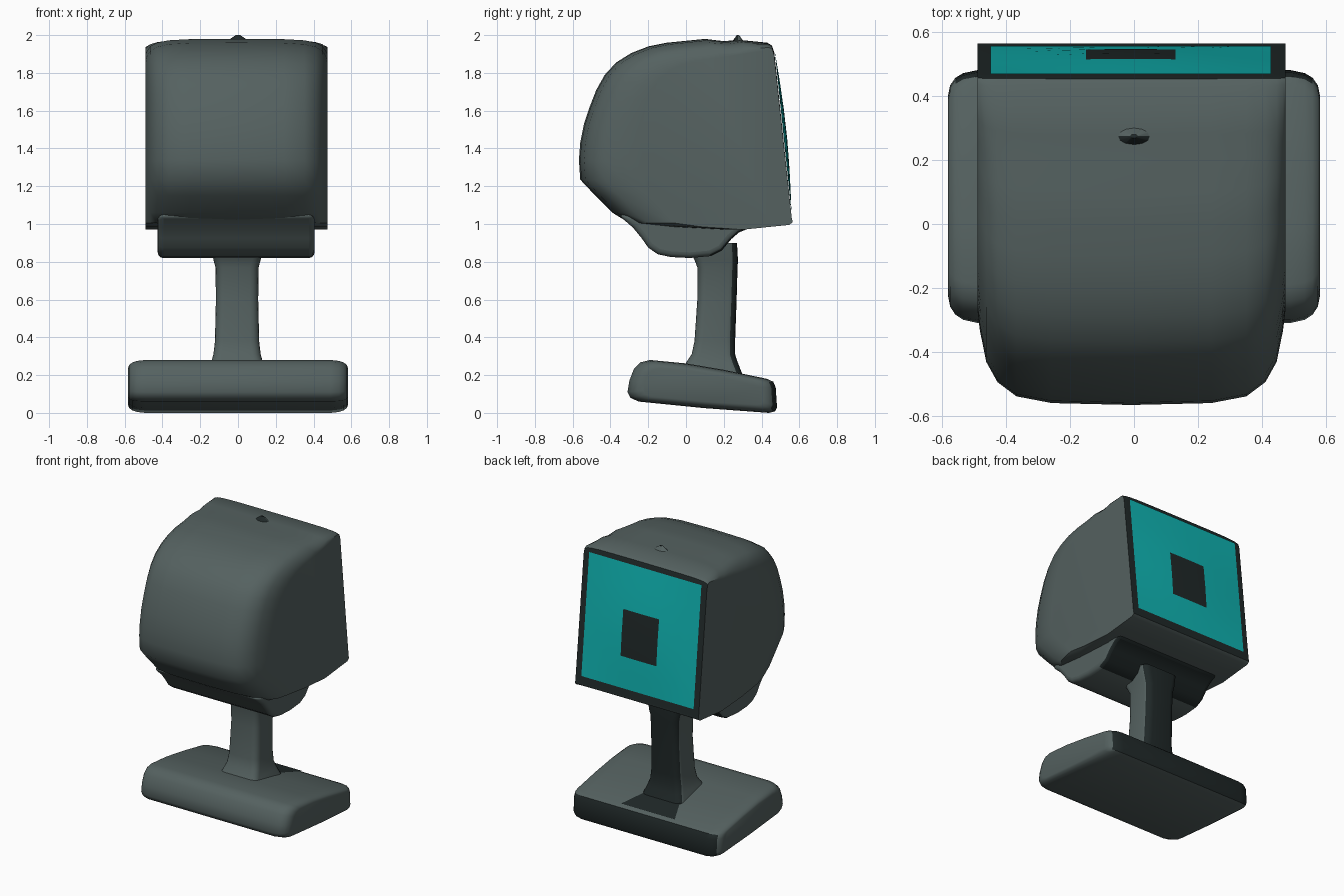
import bpy, bmesh, math
from mathutils import Vector

if "Cube" in bpy.data.objects:
    bpy.data.objects.remove(bpy.data.objects["Cube"])


def mat(name, rgb):
    m = bpy.data.materials.new(name)
    m.diffuse_color = (*rgb, 1)
    m.use_nodes = True
    m.node_tree.nodes["Principled BSDF"].inputs["Base Color"].default_value = m.diffuse_color
    return m


GREY = mat("slate grey", (0.09, 0.12, 0.117))
DARK = mat("near black", (0.014, 0.021, 0.021))
CYAN = mat("cyan", (0.005, 0.46, 0.45))


def finish(name, bm, mats, rule=None, bevel=0, angle=40, recalc=True):
    if recalc:
        bmesh.ops.recalc_face_normals(bm, faces=bm.faces)
    bm.normal_update()
    if rule:
        for f in bm.faces:
            f.material_index = rule(f.calc_center_median(), f.normal)
    me = bpy.data.meshes.new(name)
    bm.to_mesh(me)
    bm.free()
    for m in mats:
        me.materials.append(m)
    ob = bpy.data.objects.new(name, me)
    bpy.context.collection.objects.link(ob)
    bpy.ops.object.select_all(action='DESELECT')
    ob.select_set(True)
    bpy.context.view_layer.objects.active = ob
    bpy.ops.object.shade_smooth_by_angle(angle=math.radians(angle))
    if bevel:
        b = ob.modifiers.new("bevel", 'BEVEL')
        b.width, b.segments, b.limit_method = bevel, 4, 'ANGLE'
        b.angle_limit = math.radians(50)
        bpy.ops.object.modifier_move_to_index(modifier="bevel", index=0)
    return ob


def loft(rings):
    bm = bmesh.new()
    loops = [[bm.verts.new(p) for p in r] for r in rings]
    n = len(loops[0])
    for a, b in zip(loops, loops[1:]):
        for i in range(n):
            j = (i + 1) % n
            bm.faces.new((a[i], a[j], b[j], b[i]))
    bm.faces.new(loops[0])
    bm.faces.new(loops[-1])
    return bm


def back(z):
    return 0.56 - (z - 1.02) * 0.104


# Head: side profile lofted across x, rounded towards both sides
head_profile = [
    (0.565, 1.01), (0.56, 1.03), (0.467, 1.91), (0.455, 1.945), (0.43, 1.96),
    (0.28, 1.975), (0.2, 1.968), (0.1, 1.98), (0.0, 1.97), (-0.1, 1.96),
    (-0.2, 1.94), (-0.29, 1.905), (-0.37, 1.855), (-0.43, 1.79), (-0.475, 1.71),
    (-0.51, 1.62), (-0.54, 1.53), (-0.56, 1.43), (-0.567, 1.34), (-0.56, 1.235),
    (-0.48, 1.15), (-0.39, 1.06), (-0.3, 1.005), (-0.1, 0.985), (0.2, 0.97),
    (0.4, 0.985), (0.54, 0.995)]
steps = [(0.483, 1), (0.475, 0.78), (0.455, 0.45), (0.42, 0.24),
         (0.36, 0.09), (0.25, 0.02)]
sections = [(-x, f) for x, f in steps] + [(0, 0)] + [(x, f) for x, f in steps[::-1]]


def head_ring(x, f):
    ring = []
    for y, z in head_profile:
        depth = max(0, min(1, (back(z) - y) / 1.08))
        drop = 0.1 * f * max(0, (z - 1.2) / 0.8) * min(1, 0.2 + 2 * depth)
        ring.append((x - 0.008, y + 0.3 * f * depth, z - drop))
    return ring


finish("head", loft([head_ring(x, f) for x, f in sections]), [GREY, DARK],
       lambda c, n: int(n.y > 0.85 and c.y > 0.4))

# Screen: gently bulging panel with a dark square in the middle
bm = bmesh.new()
xs = [-0.45, -0.35, -0.25, -0.15, -0.06, 0.04, 0.13, 0.23, 0.33, 0.43]
zs = [1.07, 1.18, 1.29, 1.45, 1.61, 1.76, 1.915]
grid = [[bm.verts.new((x, back(z) + 0.003 + 0.018
                       * math.cos((x + 0.01) / 0.44 * math.pi / 2)
                       * math.cos((z - 1.49) / 0.425 * math.pi / 2), z))
         for x in xs] for z in zs]
for a, b in zip(grid, grid[1:]):
    for i in range(len(xs) - 1):
        bm.faces.new((a[i + 1], a[i], b[i], b[i + 1]))
finish("screen_panel", bm, [CYAN, DARK],
       lambda c, n: int(-0.15 < c.x < 0.13 and 1.29 < c.z < 1.61), recalc=False)

# Chin block under the head
chin_profile = [
    (-0.36, 1.05), (-0.28, 0.98), (-0.235, 0.925), (-0.2, 0.875), (-0.15, 0.84),
    (-0.08, 0.825), (0.02, 0.82), (0.13, 0.83), (0.19, 0.86), (0.24, 0.92),
    (0.28, 0.955), (0.34, 0.98), (0.36, 1.05)]
finish("chin", loft([[(x, y, z) for y, z in chin_profile]
                     for x in (-0.425, -0.27, 0.25, 0.405)]), [GREY, DARK],
       lambda c, n: int(c.y > 0.15 and n.y > 0.3), bevel=0.03)


# Neck: rounded-square column, flared at both ends, dark at the back
def neck_ring(z, y0, y1, w):
    ring = []
    cy, h, r = (y0 + y1) / 2, (y1 - y0) / 2, 0.045
    for q in range(4):
        sx, sy = ((1, 1), (-1, 1), (-1, -1), (1, -1))[q]
        for k in range(5):
            a = math.pi / 2 * (q + k / 4)
            ring.append((-0.005 + sx * (w - r) + r * math.cos(a),
                         cy + sy * (h - r) + r * math.sin(a), z))
    return ring


finish("neck", loft([neck_ring(*s) for s in (
    (0.2, -0.03, 0.3, 0.16), (0.265, 0.0, 0.275, 0.138), (0.31, 0.03, 0.26, 0.125),
    (0.38, 0.045, 0.26, 0.117), (0.6, 0.06, 0.268, 0.112),
    (0.77, 0.06, 0.273, 0.114), (0.81, 0.045, 0.275, 0.125), (0.9, 0.0, 0.27, 0.14))]),
    [GREY, DARK], lambda c, n: int(n.y > 0.3))

# Base: slanted slab
base_profile = [
    (-0.31, 0.11), (-0.3, 0.17), (-0.275, 0.235), (-0.24, 0.268), (-0.19, 0.28),
    (0.0, 0.262), (0.2, 0.228), (0.43, 0.18), (0.462, 0.165), (0.475, 0.135),
    (0.482, 0.03), (0.472, 0.008), (0.44, 0.0), (0.1, 0.025), (-0.25, 0.06),
    (-0.295, 0.08)]


def base_ring(x, f):
    return [(x, 0.1 + (y - 0.1) * (1 - 0.2 * f), 0.14 + (z - 0.14) * (1 - 0.3 * f))
            for y, z in base_profile]


base_steps = [(0.582, 1), (0.576, 0.62), (0.56, 0.32), (0.535, 0.12), (0.49, 0)]
finish("base", loft([base_ring(-x, f) for x, f in base_steps]
                    + [base_ring(x, f) for x, f in base_steps[::-1]]),
       [GREY, DARK], lambda c, n: int(n.y > 0.6 and c.y > 0.35))

# Dark patch on the base behind the neck
bm = bmesh.new()
bm.faces.new([bm.verts.new(p) for p in (
    (-0.12, 0.22, 0.229), (-0.22, 0.44, 0.183), (0.2, 0.44, 0.183), (0.11, 0.22, 0.229))])
finish("base_patch", bm, [DARK])

# Small nub on top of the head with a dark patch
bm = bmesh.new()
bmesh.ops.create_cone(bm, cap_ends=True, segments=12, radius1=0.07, radius2=0.012,
                      depth=0.04)
for v in bm.verts:
    v.co = Vector((v.co.x, v.co.y * 0.5 + 0.275, v.co.z + 1.98))
finish("top_nub", bm, [GREY, DARK], lambda c, n: int(n.y < 0.1))
